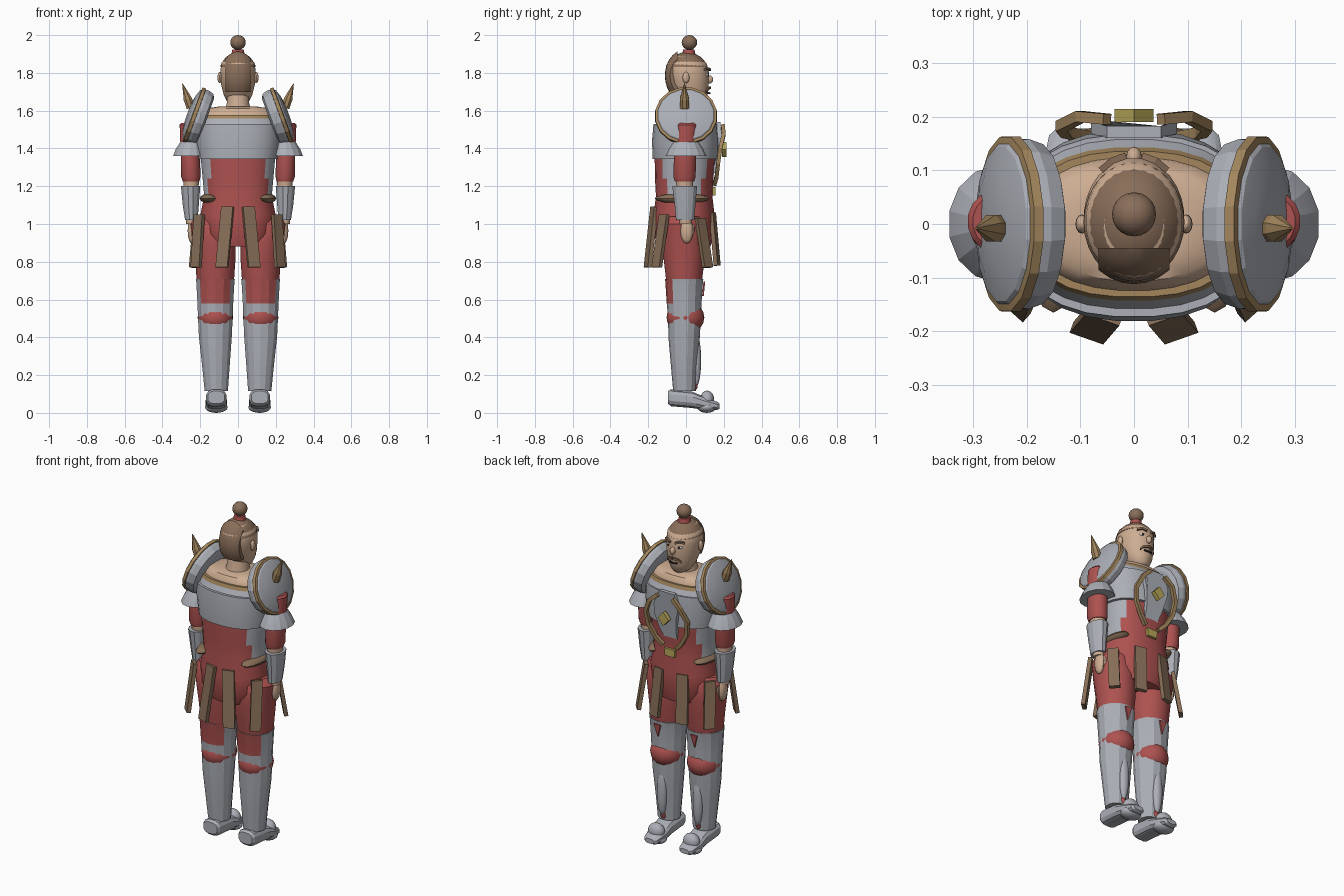
import bpy, bmesh, math
from mathutils import Vector, Matrix

if "Cube" in bpy.data.objects:
    bpy.data.objects.remove(bpy.data.objects["Cube"])


def colour(name, r, g, b):
    m = bpy.data.materials.new(name)
    m.diffuse_color = (r, g, b, 1)
    m.use_nodes = True
    m.node_tree.nodes["Principled BSDF"].inputs["Base Color"].default_value = m.diffuse_color
    return m


STEEL = colour("steel", .41, .43, .47)
RED = colour("red_cloth", .42, .085, .08)
LEATHER = colour("leather", .24, .155, .095)
HAIR = colour("hair_brown", .25, .155, .10)
SKIN = colour("skin", .62, .42, .29)
BRONZE = colour("bronze", .37, .24, .11)
GOLD = colour("gold", .48, .39, .10)
DARK = colour("dark", .03, .022, .02)
WHITE = colour("eye_white", .75, .73, .7)


def finish(name, bm, mats, rule=None, angle=35):
    """Turn a bmesh into an object; rule(centre, normal) picks the material."""
    bmesh.ops.recalc_face_normals(bm, faces=bm.faces)
    for f in bm.faces:
        f.smooth = True
        if rule:
            f.material_index = rule(f.calc_center_median(), f.normal)
    me = bpy.data.meshes.new(name)
    bm.to_mesh(me)
    bm.free()
    me.set_sharp_from_angle(angle=math.radians(angle))
    for m in mats:
        me.materials.append(m)
    ob = bpy.data.objects.new(name, me)
    bpy.context.collection.objects.link(ob)
    return ob


def loft(name, rings, mats, n=20, power=1.0, matrix=None, rule=None, angle=35):
    """Skin elliptical rings (z, cx, cy, rx, ry); power < 1 makes them boxier."""
    bm = bmesh.new()
    rows = []
    for z, cx, cy, rx, ry in rings:
        row = []
        for i in range(n):
            a = 2 * math.pi * (i + .5) / n
            c, s = math.cos(a), math.sin(a)
            row.append(bm.verts.new((cx + rx * math.copysign(abs(c) ** power, c),
                                     cy + ry * math.copysign(abs(s) ** power, s), z)))
        rows.append(row)
    for p, q in zip(rows, rows[1:]):
        for i in range(n):
            j = (i + 1) % n
            bm.faces.new((p[i], p[j], q[j], q[i]))
    bm.faces.new(rows[0])
    bm.faces.new(rows[-1])
    if matrix:
        bm.transform(matrix)
    return finish(name, bm, mats, rule, angle)


def ball(name, centre, radii, mat, cuts=(), seg=20):
    """Ellipsoid, optionally trimmed by planes (point, outward normal)."""
    bm = bmesh.new()
    bmesh.ops.create_uvsphere(bm, u_segments=seg, v_segments=max(8, seg // 2), radius=1)
    bm.transform(Matrix.Translation(centre) @ Matrix.Diagonal((*radii, 1)))
    for co, no in cuts:
        geo = bm.verts[:] + bm.edges[:] + bm.faces[:]
        cut = bmesh.ops.bisect_plane(bm, geom=geo, plane_co=co, plane_no=no, clear_outer=True)
        edges = [e for e in cut["geom_cut"] if isinstance(e, bmesh.types.BMEdge)]
        bmesh.ops.holes_fill(bm, edges=edges)
    return finish(name, bm, [mat])


def strip(name, points, width, thick, mat, across=None):
    """Flat band through points; across gives its width direction."""
    bm = bmesh.new()
    rows = []
    pts = [Vector(p) for p in points]
    for k, p in enumerate(pts):
        t = (pts[min(k + 1, len(pts) - 1)] - pts[max(k - 1, 0)]).normalized()
        w = Vector(across).normalized() if across else t.cross(Vector((0, 1, 0))).normalized()
        d = t.cross(w).normalized() * thick / 2
        w = w * width / 2
        rows.append([bm.verts.new(p + v) for v in (w + d, w - d, -w - d, -w + d)])
    for a, b in zip(rows, rows[1:]):
        for i in range(4):
            j = (i + 1) % 4
            bm.faces.new((a[i], a[j], b[j], b[i]))
    bm.faces.new(rows[0])
    bm.faces.new(rows[-1])
    return finish(name, bm, [mat], angle=20)


def plate(name, outline, y, thick, mat, lean=None):
    """Prism from an (x, z) outline facing +y; lean(z) shifts y."""
    bm = bmesh.new()
    sides = [[bm.verts.new((x, y + d + (lean(z) if lean else 0), z)) for x, z in outline]
             for d in (0, thick)]
    n = len(outline)
    for i in range(n):
        j = (i + 1) % n
        bm.faces.new((sides[0][i], sides[0][j], sides[1][j], sides[1][i]))
    for s in sides:
        bm.faces.new(s)
    return finish(name, bm, [mat], angle=20)


# Torso: red tunic with steel panels under the arms
loft("tunic", [(.88, 0, -.01, .14, .14), (.95, 0, -.012, .19, .16), (1.05, 0, -.01, .2, .162),
               (1.15, 0, -.01, .18, .15), (1.24, 0, -.01, .188, .155), (1.37, 0, -.005, .2, .162)],
     [RED, STEEL], n=28, power=.85,
     rule=lambda c, n: int(abs(c.x) > .155 and c.z > 1.15 and abs(n.z) < .9))
loft("chest_armour", [(1.345, 0, -.003, .212, .174), (1.44, 0, -.003, .225, .178),
                      (1.53, 0, -.003, .23, .17), (1.53, 0, 0, .222, .158),
                      (1.56, 0, 0, .215, .142)], [STEEL], n=28, power=.85)
loft("collar_trim", [(1.55, 0, 0, .218, .146), (1.578, 0, 0, .208, .136)], [BRONZE], n=28, power=.85)
loft("shoulders", [(1.55, 0, 0, .205, .13), (1.59, 0, 0, .195, .122), (1.612, 0, 0, .165, .107),
                   (1.622, 0, 0, .1, .08)], [SKIN], n=28, power=.9)
loft("neck", [(1.58, 0, -.005, .075, .072), (1.64, 0, 0, .06, .062), (1.74, 0, .01, .058, .062)], [SKIN])

# Head and hair
loft("head", [(1.622, 0, .05, .028, .035), (1.638, 0, .044, .053, .056), (1.68, 0, .03, .075, .085),
              (1.74, 0, .014, .09, .106), (1.8, 0, .01, .094, .113), (1.85, 0, .005, .09, .105),
              (1.89, 0, 0, .055, .065)], [SKIN], n=28, angle=60)
ball("hair_cap", (0, .004, 1.79), (.101, .119, .12), HAIR, [((0, 0, 1.832), (0, 0, -1))], 28)
ball("hair_back", (0, 0, 1.785), (.102, .112, .14), HAIR,
     [((0, -.045, 0), (0, 1, 0)), ((.066, 0, 0), (1, 0, 0)), ((-.066, 0, 0), (-1, 0, 0)),
      ((0, 0, 1.7), (0, 0, -1))], 28)
loft("hair_tie", [(1.895, 0, .015, .036, .036), (1.925, 0, .015, .03, .03)], [RED])
ball("topknot", (0, .018, 1.961), (.041, .041, .039), HAIR)
ball("nose", (0, .124, 1.765), (.015, .02, .022), SKIN, seg=12)
strip("mouth", [(-.025, .117, 1.695), (0, .125, 1.692), (.025, .117, 1.695)], .008, .008, DARK, (0, 0, 1))

# Chest emblem
lean = lambda z: -.9 * max(0, 1.4 - z) ** 1.5 - .1 * max(0, z - 1.42)
plate("emblem_plate", [(-.05, 1.54), (.05, 1.54), (.08, 1.46), (.07, 1.4), (.055, 1.32), (.04, 1.24),
                       (-.04, 1.24), (-.055, 1.32), (-.07, 1.4), (-.08, 1.46)], .172, .022, STEEL, lean)
plate("emblem_diamond", [(0, 1.435), (.036, 1.395), (0, 1.355), (-.036, 1.395)], .19, .024, GOLD)
plate("belt_buckle", [(-.035, 1.195), (.035, 1.195), (.03, 1.15), (-.03, 1.15)], .13, .025, GOLD)

for s, tag in ((1, "right"), (-1, "left")):
    # Face details
    ball(f"{tag}_ear", (s * .097, .0, 1.775), (.012, .018, .03), SKIN, seg=12)
    ball(f"{tag}_eye", (s * .036, .108, 1.79), (.015, .011, .009), WHITE, seg=12)
    ball(f"{tag}_pupil", (s * .036, .116, 1.79), (.007, .006, .007), DARK, seg=10)
    strip(f"{tag}_eyebrow", [(s * .015, .127, 1.815), (s * .04, .118, 1.824), (s * .062, .1, 1.817)],
          .011, .012, HAIR, (0, 0, 1))
    strip(f"{tag}_moustache", [(s * .002, .126, 1.722), (s * .03, .116, 1.716), (s * .045, .105, 1.7)],
          .012, .012, HAIR, (0, 0, 1))

    # Emblem frame
    strip(f"{tag}_emblem_band", [(s * .05, .195, 1.52), (s * .1, .2, 1.475), (s * .135, .182, 1.4),
                                 (s * .125, .17, 1.32), (s * .085, .162, 1.25), (s * .045, .15, 1.21)],
          .022, .02, BRONZE)

    # Round shoulder guard with trim and spike
    tilt = Matrix.Translation((s * .215, 0, 1.567)) @ Matrix.Rotation(s * math.radians(70), 4, 'Y')
    loft(f"{tag}_shoulder_guard", [(z, 0, 0, r, r * 1.04) for z, r in
                                   ((-.05, .12), (-.04, .145), (-.01, .155), (.022, .152), (.035, .14),
                                    (.048, .1), (.056, .04))], [STEEL], n=16, matrix=tilt, angle=12)
    loft(f"{tag}_guard_trim", [(z, 0, 0, r, r * 1.04) for z, r in
                               ((.006, .15), (.008, .16), (.026, .159), (.03, .14))],
         [BRONZE], n=16, matrix=tilt, angle=12)
    spike = Matrix.Translation((s * .25, -.008, 1.615)) @ Matrix.Rotation(s * math.radians(19), 4, 'Y')
    loft(f"{tag}_guard_spike", [(0, 0, 0, .024, .026), (.05, 0, 0, .024, .027), (.135, 0, 0, .002, .002)],
         [BRONZE], n=8, matrix=spike, angle=12)

    # Arm
    loft(f"{tag}_sleeve", [(1.225, s * .248, -.008, .045, .052), (1.25, s * .25, -.008, .052, .06),
                           (1.36, s * .252, -.005, .052, .06), (1.525, s * .255, .005, .055, .058),
                           (1.535, s * .255, .005, .045, .05)], [RED], n=16)
    loft(f"{tag}_sleeve_flare", [(1.36, s * .256, 0, .09, .108), (1.395, s * .254, 0, .078, .092),
                                 (1.435, s * .25, 0, .056, .066)], [STEEL], n=14, angle=12)
    loft(f"{tag}_forearm", [(1.0, s * .247, -.002, .028, .032), (1.24, s * .248, -.008, .043, .047)],
         [SKIN], n=16)
    loft(f"{tag}_bracer", [(1.02, s * .247, -.005, .034, .05), (1.1, s * .25, -.005, .044, .057),
                           (1.2, s * .251, -.007, .053, .068)], [STEEL], n=12, angle=15)
    ball(f"{tag}_hand", (s * .245, .004, .965), (.022, .034, .068), SKIN, seg=14)
    ball(f"{tag}_thumb", (s * .232, .032, .975), (.012, .014, .032), SKIN, seg=10)

    # Belt piece and hanging leather strips
    ball(f"{tag}_belt", (s * .15, -.02, 1.135), (.052, .145, .027), LEATHER, seg=16)
    strip(f"{tag}_back_strip", [(s * .055, -.168, 1.09), (s * .085, -.203, .77)], .066, .022, LEATHER, (1, -s * -.35, 0))
    strip(f"{tag}_rear_side_strip", [(s * .205, -.115, 1.05), (s * .222, -.155, .77)], .06, .022, LEATHER, (1, s * .9, 0))
    strip(f"{tag}_front_side_strip", [(s * .21, .075, 1.03), (s * .232, .115, .77)], .06, .022, LEATHER, (1, -s * 1.1, 0))
    strip(f"{tag}_front_strip", [(s * .075, .14, 1.06), (s * .09, .165, .78)], .066, .022, LEATHER, (1, -s * .25, 0))

    # Leg
    cx = s * .12
    loft(f"{tag}_thigh", [(.62, cx, -.01, .085, .085), (.7, cx, -.01, .1, .096), (.8, cx, -.01, .107, .108),
                          (.9, s * .125, -.012, .112, .118), (1.0, s * .135, -.012, .118, .115),
                          (1.04, s * .135, -.01, .095, .09)], [RED], n=20)
    loft(f"{tag}_greave", [(.115, s * .115, -.008, .063, .06), (.25, s * .117, -.01, .075, .07),
                           (.4, cx, -.01, .089, .083), (.5, cx, -.008, .094, .087),
                           (.58, cx, -.01, .097, .092), (.7, cx, -.01, .104, .1),
                           (.71, cx, -.01, .106, .102)], [STEEL, RED], n=14, angle=15,
         rule=lambda c, n, cx=cx: int(c.z > .56 and n.y < -.6 and abs(c.x - cx) < .065))
    ball(f"{tag}_knee", (cx, -.003, .505), (.094, .1, .088), RED)
    plate(f"{tag}_knee_accent", [(cx - .022, .695), (cx + .022, .695), (cx, .62)], .08, .009, RED,
          lambda z: .005 + .1 * (z - .62))
    ball(f"{tag}_shin_ridge", (s * .117, .055, .28), (.03, .025, .14), STEEL, seg=14)
    ball(f"{tag}_ankle_accent", (s * .115, .04, .145), (.02, .022, .03), RED, seg=10)

    # Boot: heel-to-instep body lofted along y, toe ball and toe tip
    along = Matrix.Translation((s * .115, 0, 0)) @ Matrix.Rotation(math.radians(-90), 4, 'X')
    loft(f"{tag}_boot", [(-.095, 0, -.082, .046, .034), (-.08, 0, -.08, .055, .046),
                         (.03, 0, -.07, .055, .045), (.1, 0, -.05, .058, .035),
                         (.165, 0, -.037, .044, .022), (.178, 0, -.036, .03, .014)],
         [STEEL], n=12, power=.75, matrix=along, angle=25)
    ball(f"{tag}_toe_ball", (s * .115, .112, .072), (.05, .037, .046), STEEL)
    ball(f"{tag}_sole_pad", (s * .115, .11, .03), (.06, .05, .03), STEEL)
